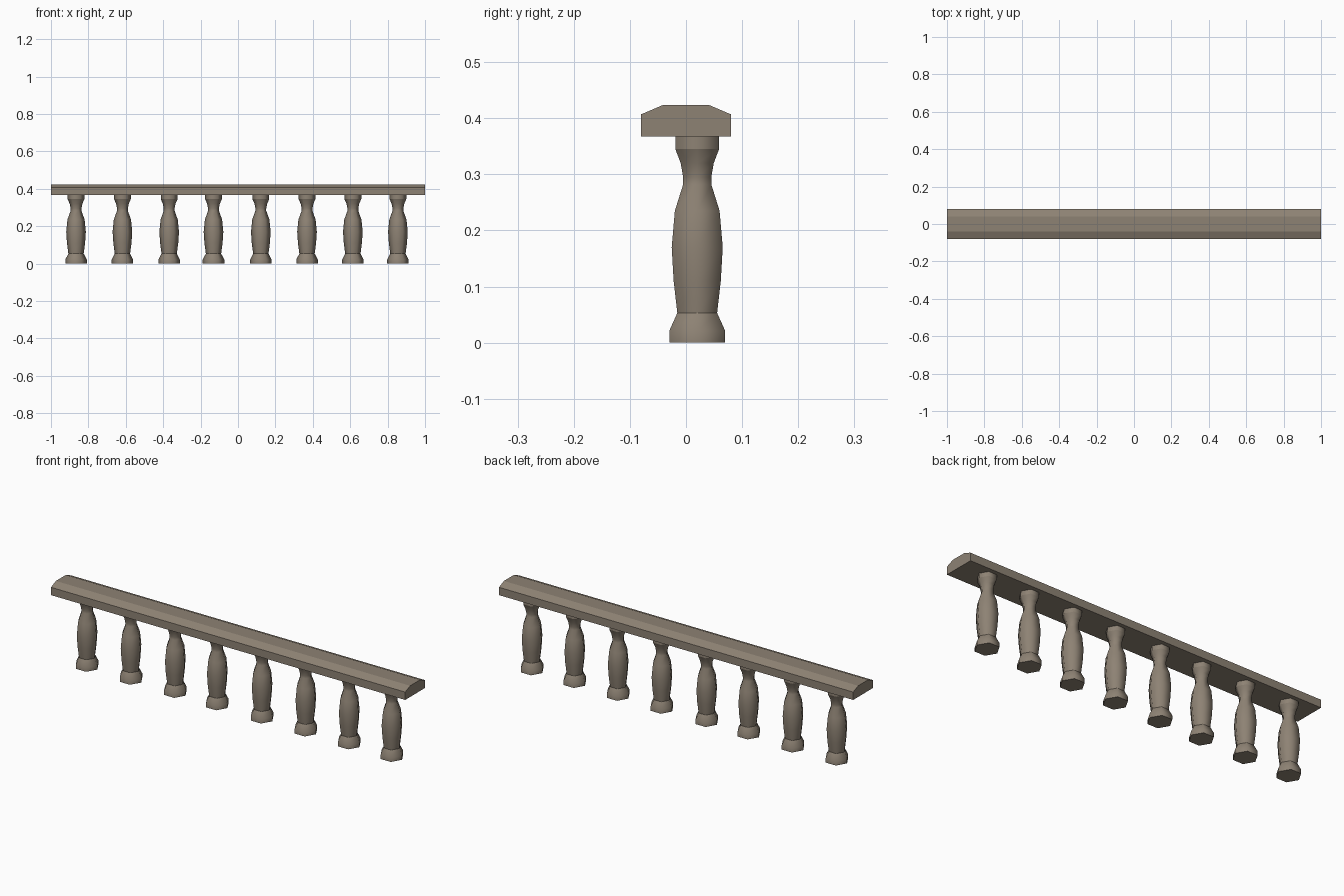
import bpy, bmesh
from math import cos, sin, pi

if "Cube" in bpy.data.objects:
    bpy.data.objects.remove(bpy.data.objects["Cube"])

stone = bpy.data.materials.new("stone")
stone.diffuse_color = (0.27, 0.225, 0.175, 1)
stone.use_nodes = True
stone.node_tree.nodes["Principled BSDF"].inputs["Base Color"].default_value = stone.diffuse_color


def make_object(name, bm):
    bmesh.ops.recalc_face_normals(bm, faces=bm.faces)
    mesh = bpy.data.meshes.new(name)
    bm.to_mesh(mesh)
    bm.free()
    mesh.materials.append(stone)
    obj = bpy.data.objects.new(name, mesh)
    bpy.context.collection.objects.link(obj)
    return obj


# Handrail: chamfered cross-section extruded along x
half = [(0.08, 0.367), (0.08, 0.407), (0.04, 0.424)]
section = half + [(-y, z) for y, z in reversed(half)]
bm = bmesh.new()
end = bm.faces.new([bm.verts.new((-1, y, z)) for y, z in section])
ext = bmesh.ops.extrude_face_region(bm, geom=[end], use_keep_orig=True)
bmesh.ops.translate(bm, vec=(2, 0, 0),
                    verts=[v for v in ext["geom"] if isinstance(v, bmesh.types.BMVert)])
make_object("handrail", bm)

# Baluster: six-sided turned profile (radius, height), crisp at chosen rings
SIDES = 6
profile = [(0.0575, 0), (0.0575, 0.021), (0.041, 0.053), (0.0485, 0.11),
           (0.0525, 0.17), (0.046, 0.235), (0.029, 0.282), (0.029, 0.295),
           (0.034, 0.32), (0.045, 0.345), (0.045, 0.367)]
sharp_rings = {0, 2, 9, 10}


def baluster_mesh():
    bm = bmesh.new()
    rings = [[bm.verts.new((r * cos(2 * pi * i / SIDES), r * sin(2 * pi * i / SIDES), z))
              for i in range(SIDES)] for r, z in profile]
    for a, b in zip(rings, rings[1:]):
        for i in range(SIDES):
            j = (i + 1) % SIDES
            bm.faces.new((a[i], a[j], b[j], b[i])).smooth = True
    bm.faces.new(rings[0])
    bm.faces.new(rings[-1])
    for k in sharp_rings:
        for i in range(SIDES):
            bm.edges.get((rings[k][i], rings[k][(i + 1) % SIDES])).smooth = False
    return bm


# Row of balusters sharing one mesh, slightly uneven spacing
xs = [-0.866, -0.618, -0.368, -0.131, 0.122, 0.369, 0.614, 0.855]
first = make_object("baluster_1", baluster_mesh())
for n, x in enumerate(xs):
    obj = first if n == 0 else first.copy()
    if n:
        obj.name = f"baluster_{n + 1}"
        bpy.context.collection.objects.link(obj)
    obj.location = (x, 0.02, 0)
